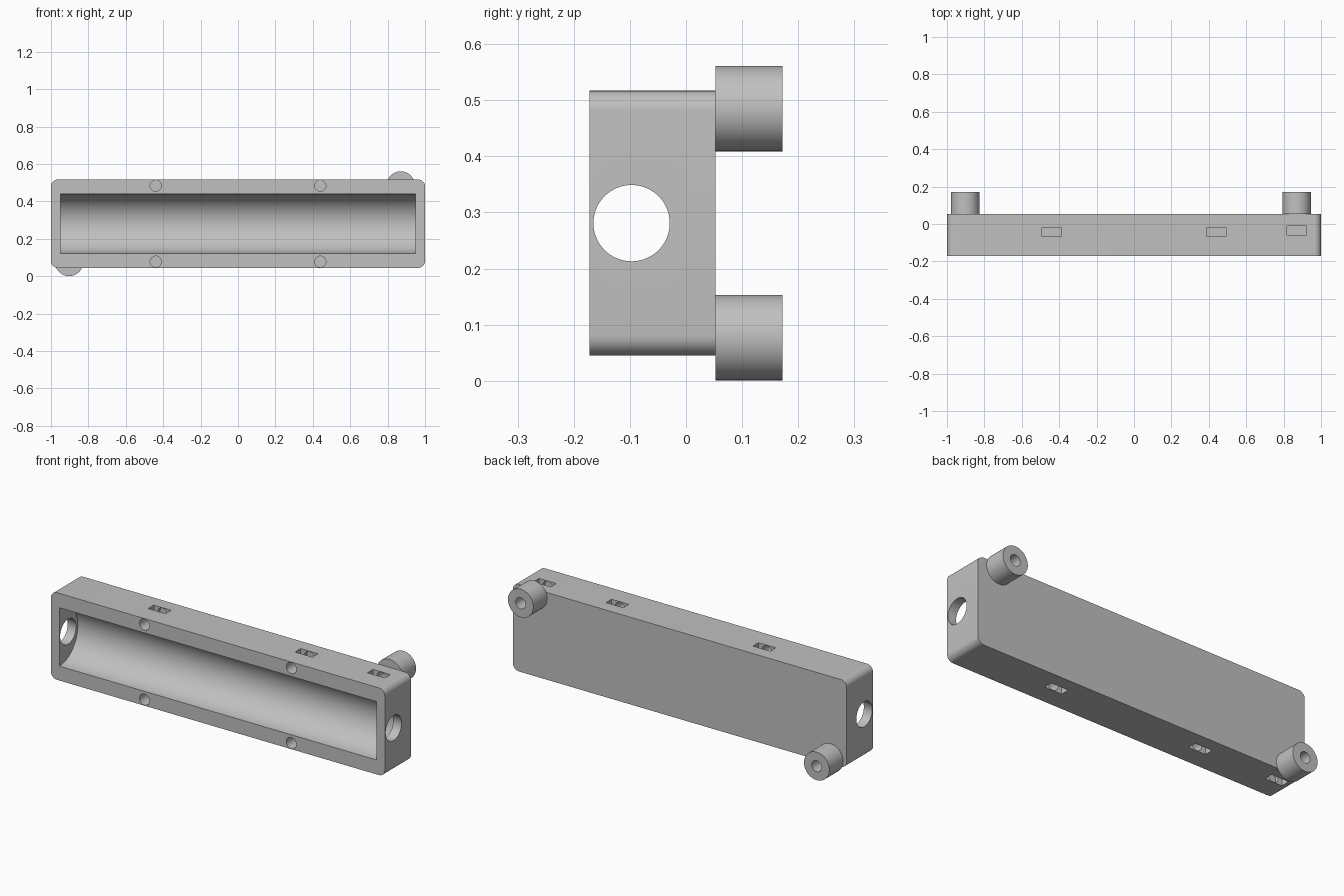
import bpy, math
from mathutils import Vector

cube = bpy.data.objects.get("Cube")
if cube:
    bpy.data.objects.remove(cube, do_unlink=True)

# Single plain grey material
grey = bpy.data.materials.new("plain grey")
grey.use_nodes = True
COLOUR = (0.53, 0.53, 0.53, 1)
grey.diffuse_color = COLOUR
grey.node_tree.nodes["Principled BSDF"].inputs["Base Color"].default_value = COLOUR

FRONT, BACK, REAR = -0.172, 0.053, 0.172
MID_Z, HALF_Z = 0.281, 0.236
HOLE_R = 0.03


def box(name, lo, hi):
    lo, hi = Vector(lo), Vector(hi)
    bpy.ops.mesh.primitive_cube_add(size=1, location=(lo + hi) / 2)
    obj = bpy.context.object
    obj.name = name
    obj.scale = hi - lo
    bpy.ops.object.transform_apply(location=True, rotation=True, scale=True)
    return obj


def rod(name, start, end, radius, sides=48):
    start, end = Vector(start), Vector(end)
    axis = end - start
    bpy.ops.mesh.primitive_cylinder_add(vertices=sides, radius=radius,
                                        depth=axis.length, location=(start + end) / 2)
    obj = bpy.context.object
    obj.name = name
    obj.rotation_euler = axis.to_track_quat('Z', 'Y').to_euler()
    bpy.ops.object.transform_apply(location=True, rotation=True, scale=True)
    return obj


def apply_modifier(obj, mod):
    bpy.context.view_layer.objects.active = obj
    bpy.ops.object.modifier_apply(modifier=mod.name)


def cut(obj, cutter):
    cutter.hide_render = True
    mod = obj.modifiers.new("cut", 'BOOLEAN')
    mod.operation, mod.solver, mod.object = 'DIFFERENCE', 'EXACT', cutter
    apply_modifier(obj, mod)
    bpy.data.objects.remove(cutter, do_unlink=True)


def finish(obj):
    obj.data.materials.clear()
    obj.data.materials.append(grey)
    bpy.ops.object.select_all(action='DESELECT')
    obj.select_set(True)
    bpy.context.view_layer.objects.active = obj
    bpy.ops.object.shade_smooth_by_angle(angle=math.radians(30))


def nut_slot(x, y, side):
    # Pocket open at the top (side 1) or the bottom (side -1)
    z_in, z_out = MID_Z + side * 0.155, MID_Z + side * 0.3
    return box("slot_cutter", (x - 0.052, y - 0.024, min(z_in, z_out)),
               (x + 0.052, y + 0.024, max(z_in, z_out)))


# Housing with four rounded corners
housing = box("housing", (-1, FRONT, MID_Z - HALF_Z), (1, BACK, MID_Z + HALF_Z))
weights = housing.data.attributes.new("bevel_weight_edge", 'FLOAT', 'EDGE')
for edge in housing.data.edges:
    a, b = (housing.data.vertices[i].co for i in edge.vertices)
    weights.data[edge.index].value = 1.0 if abs(a.y - b.y) > 0.1 else 0.0
bevel = housing.modifiers.new("round_corners", 'BEVEL')
bevel.limit_method, bevel.width, bevel.segments = 'WEIGHT', 0.036, 8
apply_modifier(housing, bevel)

# Half-round trough and the bore through both ends
cut(housing, rod("trough_cutter", (-0.95, FRONT, MID_Z), (0.95, FRONT, MID_Z), 0.158, 96))
cut(housing, rod("bore_cutter", (-1.1, -0.097, MID_Z), (1.1, -0.097, MID_Z), 0.068, 64))

# Front screw holes with their nut slots
for x in (-0.44, 0.44):
    for side in (-1, 1):
        z = MID_Z + side * 0.203
        cut(housing, nut_slot(x, -0.042, side))
        cut(housing, rod("screw_cutter", (x, FRONT - 0.05, z), (x, 0.005, z), HOLE_R, 32))

# Rear standoffs, drilled through to their own nut slots
for name, x, side in (("upper_left_standoff", 0.87, 1), ("lower_right_standoff", -0.903, -1)):
    z = MID_Z + side * 0.204
    cut(housing, nut_slot(x, -0.036, side))
    cut(housing, rod("screw_cutter", (x, -0.08, z), (x, REAR, z), HOLE_R, 32))
    standoff = rod(name, (x, BACK, z), (x, REAR, z), 0.076, 64)
    cut(standoff, rod("drill_cutter", (x, BACK - 0.05, z), (x, REAR + 0.05, z), HOLE_R, 32))
    finish(standoff)

finish(housing)
